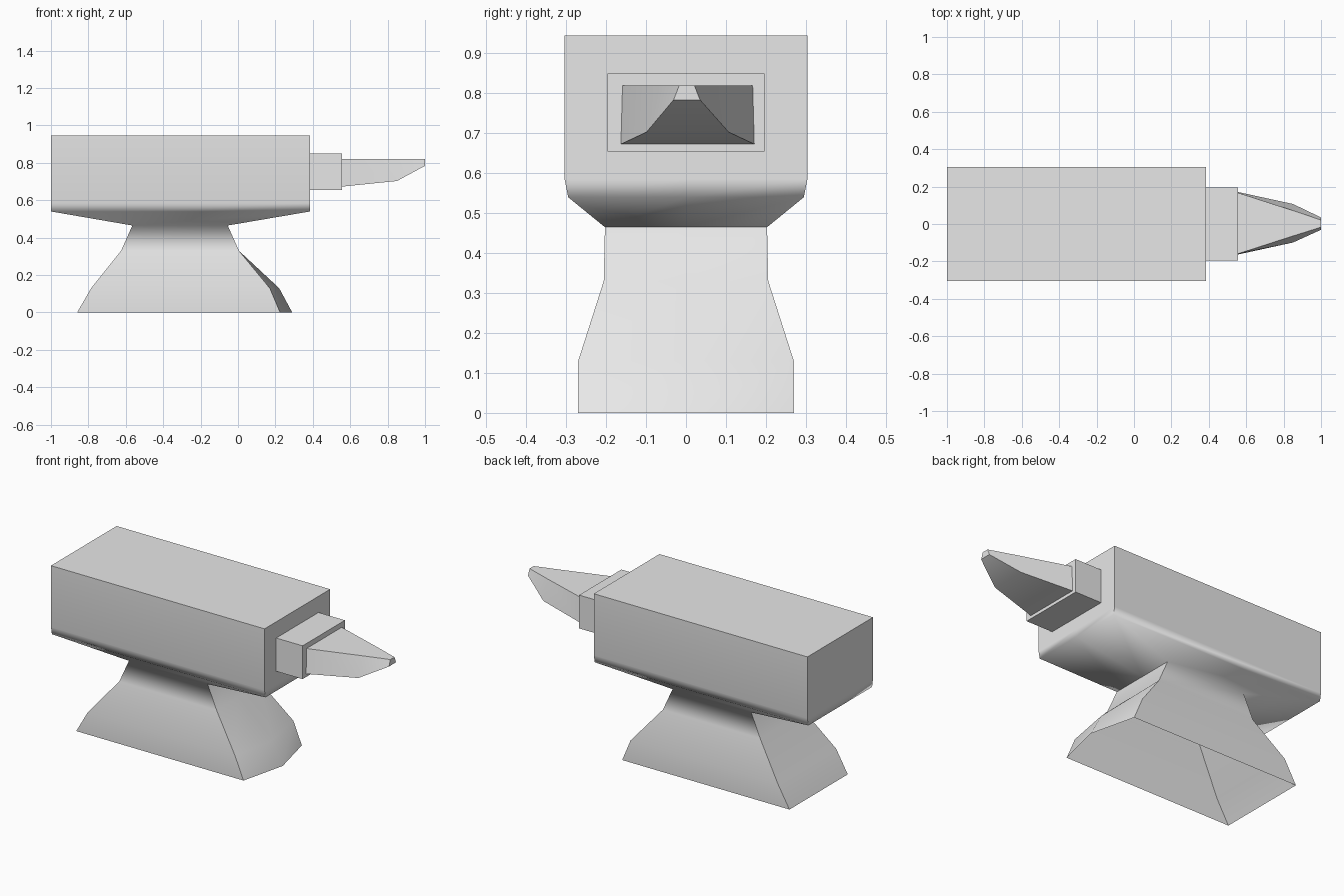
import bpy, bmesh, math

cube = bpy.data.objects.get("Cube")
if cube:
    bpy.data.objects.remove(cube)

steel = bpy.data.materials.new("light_grey_steel")
steel.use_nodes = True
GREY = (0.8, 0.8, 0.8, 1)
steel.diffuse_color = GREY
steel.node_tree.nodes["Principled BSDF"].inputs["Base Color"].default_value = GREY


def loft(name, rings, cap_first, cap_last, keep_soft=None):
    """Skin a stack of equal-length rings, soft-shaded with sharp corners."""
    bm = bmesh.new()
    loops = [[bm.verts.new(p) for p in ring] for ring in rings]
    for a, b in zip(loops, loops[1:]):
        n = len(a)
        for i in range(n):
            j = (i + 1) % n
            bm.faces.new((a[i], a[j], b[j], b[i]))
    if cap_first:
        bm.faces.new(loops[0][::-1])
    if cap_last:
        bm.faces.new(loops[-1])
    bm.normal_update()
    for f in bm.faces:
        f.smooth = True
    for e in bm.edges:
        soft = keep_soft and keep_soft(e)
        if len(e.link_faces) == 2 and not soft:
            e.smooth = e.calc_face_angle() < math.radians(60)
    mesh = bpy.data.meshes.new(name)
    bm.to_mesh(mesh)
    bm.free()
    mesh.materials.append(steel)
    obj = bpy.data.objects.new(name, mesh)
    bpy.context.collection.objects.link(obj)
    return obj


# Body: hollow foot, waist and head; each level is
# height, back end, horn end, half width, bulge of the foot's horn end
LEVELS = [
    (0.0, -0.86, 0.225, 0.27, 0.065),
    (0.13, -0.785, 0.17, 0.27, 0.05),
    (0.33, -0.625, 0.005, 0.206, 0),
    (0.465, -0.565, -0.055, 0.203, 0),
    (0.54, -1, 0.385, 0.295, 0),
    (0.585, -1, 0.385, 0.304, 0),
    (0.945, -1, 0.385, 0.304, 0),
]
body_rings = [
    [(x0, -w, z), (x1, -w, z), (x1 + bulge, 0, z), (x1, w, z), (x0, w, z)]
    for z, x0, x1, w, bulge in LEVELS
]


def head_end_edge(e):
    a, b = (v.co for v in e.verts)
    return abs(a.x - b.x) < 0.01 and all(abs(p.z - 0.54) < 0.01 for p in (a, b))


loft("anvil_body", body_rings, False, True, head_end_edge)


def end_ring(x, top, bottom, top_w, bottom_w, shift=0.0):
    return [(x, shift - bottom_w, bottom), (x, shift + bottom_w, bottom),
            (x, shift + top_w, top), (x, shift - top_w, top)]


# Step block between head and horn
loft("step_block", [end_ring(x, 0.85, 0.655, 0.196, 0.196) for x in (0.385, 0.556)],
     True, True)

# Horn: flat top, tapering to a small blunt tip
loft("horn", [
    end_ring(0.556, 0.82, 0.673, 0.163, 0.167, 0.004),
    end_ring(0.85, 0.82, 0.703, 0.068, 0.103, 0.004),
    end_ring(1.0, 0.82, 0.784, 0.019, 0.033, 0.002),
], True, True)
